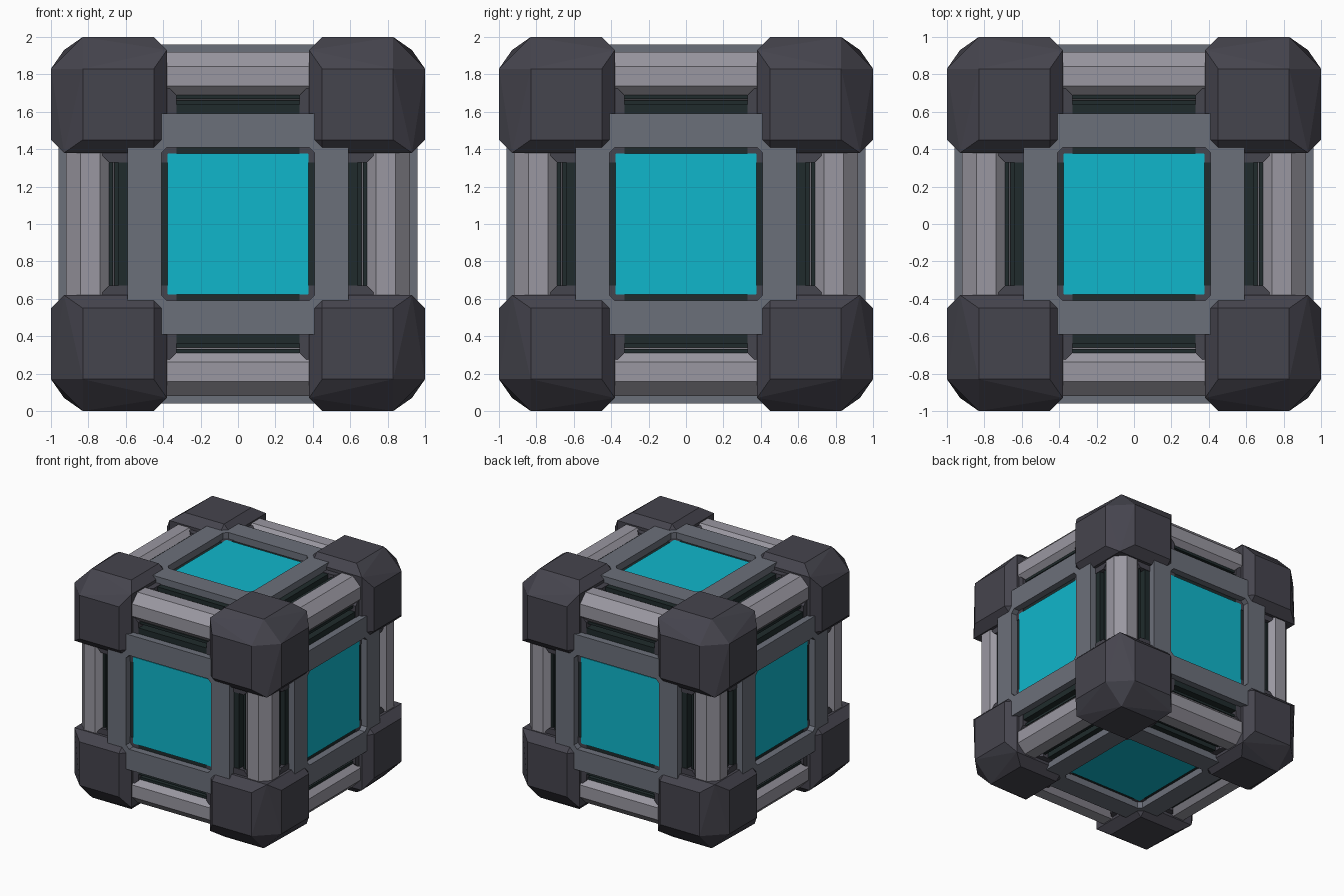
import bpy, bmesh
from itertools import product
from math import pi
from mathutils import Matrix, Vector

old = bpy.data.objects.get("Cube")
if old:
    bpy.data.objects.remove(old, do_unlink=True)


def material(name, r, g, b):
    m = bpy.data.materials.new(name)
    m.use_nodes = True
    m.diffuse_color = (r, g, b, 1)
    m.node_tree.nodes["Principled BSDF"].inputs["Base Color"].default_value = (r, g, b, 1)
    return m


CHARCOAL = material("charcoal", 0.060, 0.058, 0.075)
STEEL = material("light_steel", 0.32, 0.31, 0.355)
GREY = material("slate_grey", 0.148, 0.16, 0.195)
DARK = material("dark_green_black", 0.014, 0.024, 0.025)
CYAN = material("cyan", 0.005, 0.47, 0.60)
CENTRE = Matrix.Translation((0, 0, 1))


def finish(bm, name, mat, matrix=Matrix()):
    bmesh.ops.transform(bm, matrix=CENTRE @ matrix, verts=bm.verts)
    bmesh.ops.recalc_face_normals(bm, faces=bm.faces)
    mesh = bpy.data.meshes.new(name)
    bm.to_mesh(mesh)
    bm.free()
    mesh.materials.append(mat)
    obj = bpy.data.objects.new(name, mesh)
    bpy.context.collection.objects.link(obj)
    return obj


def hull(points, name, mat):
    bm = bmesh.new()
    for p in points:
        bm.verts.new(p)
    bmesh.ops.convex_hull(bm, input=bm.verts)
    bmesh.ops.dissolve_limit(bm, angle_limit=0.01, verts=bm.verts, edges=bm.edges)
    return finish(bm, name, mat)


def octagon(half, cut, z):
    """Square outline with clipped corners, in order around z."""
    i = half - cut
    quarter = [Vector((half, -i, z)), Vector((half, i, z))]
    return [Matrix.Rotation(k * pi / 2, 3, 'Z') @ p for k in range(4) for p in quarter]


def lofted(loops, name, mat, matrix, closed=False):
    """Skin successive outlines; closed makes a ring, otherwise ends are capped."""
    bm = bmesh.new()
    rows = [[bm.verts.new(p) for p in loop] for loop in loops]
    pairs = list(zip(rows, rows[1:]))
    if closed:
        pairs.append((rows[-1], rows[0]))
    else:
        bm.faces.new(rows[0])
        bm.faces.new(rows[-1])
    for a, b in pairs:
        for k in range(8):
            n = (k + 1) % 8
            bm.faces.new((a[k], a[n], b[n], b[k]))
    return finish(bm, name, mat, matrix)


def plate(half, cut, low, high, name, mat, matrix):
    return lofted([octagon(half, cut, low), octagon(half, cut, high)], name, mat, matrix)


def ring(outer, inner, cut, low, high, name, mat, matrix):
    loops = [octagon(outer, cut, low), octagon(outer, cut, high),
             octagon(inner, cut, high), octagon(inner, cut, low)]
    return lofted(loops, name, mat, matrix, closed=True)


def place(axis, value, u, v):
    p = [u, v]
    p.insert(axis, value)
    return p


# Corner blocks: wide chamfers outside, narrow ones inside
block = []
for axis in range(3):
    for u, v in product((0.45, 0.83), repeat=2):
        block.append(place(axis, 1.0, u, v))
    for u, v in product((0.45, 0.93), repeat=2):
        block.append(place(axis, 0.38, u, v))

# Collars inside each corner, one reaching out along each axis
outline = [(0.33, 0.33), (0.33, 0.69), (0.38, 0.74), (0.74, 0.74), (0.74, 0.38), (0.69, 0.33)]

for n, signs in enumerate(product((-1, 1), repeat=3)):
    def mirrored(points):
        return [[c * s for c, s in zip(p, signs)] for p in points]
    hull(mirrored(block), f"corner_block_{n}", CHARCOAL)
    for axis in range(3):
        collar = [place(axis, d, u, v) for d in (0.4, 0.905) for u, v in outline]
        hull(mirrored(collar), f"corner_collar_{n}_{axis}", CHARCOAL)

# Octagonal edge bars
TURN = [Matrix.Rotation(pi / 2, 4, 'Y'), Matrix.Rotation(pi / 2, 4, 'X'), Matrix()]
for axis in range(3):
    for u, v in product((-0.79, 0.79), repeat=2):
        bm = bmesh.new()
        bmesh.ops.create_cone(bm, cap_ends=True, segments=8, radius1=0.139, radius2=0.139, depth=1.0,
                              matrix=Matrix.Rotation(pi / 8, 4, 'Z'))
        shift = Matrix.Translation(place(axis, 0, u, v))
        finish(bm, f"edge_bar_{axis}", STEEL, shift @ TURN[axis])

# Inner core
bm = bmesh.new()
bmesh.ops.create_cube(bm, size=1.32)
finish(bm, "core", DARK)

# Six identical side panels
sides = {"top": Matrix(), "bottom": Matrix.Rotation(pi, 4, 'X')}
for k, side in enumerate(("front", "left", "back", "right")):
    sides[side] = Matrix.Rotation(k * pi / 2, 4, 'Z') @ Matrix.Rotation(pi / 2, 4, 'X')
for side, turn in sides.items():
    ring(0.59, 0.41, 0.03, 0.86, 0.96, f"{side}_frame", GREY, turn)
    plate(0.64, 0.03, 0.6, 0.90, f"{side}_backing", DARK, turn)
    plate(0.67, 0.03, 0.6, 0.82, f"{side}_groove", DARK, turn)
    ring(0.69, 0.668, 0.03, 0.6, 0.88, f"{side}_rail", DARK, turn)
    plate(0.378, 0.006, 0.90, 0.909, f"{side}_screen", CYAN, turn)
